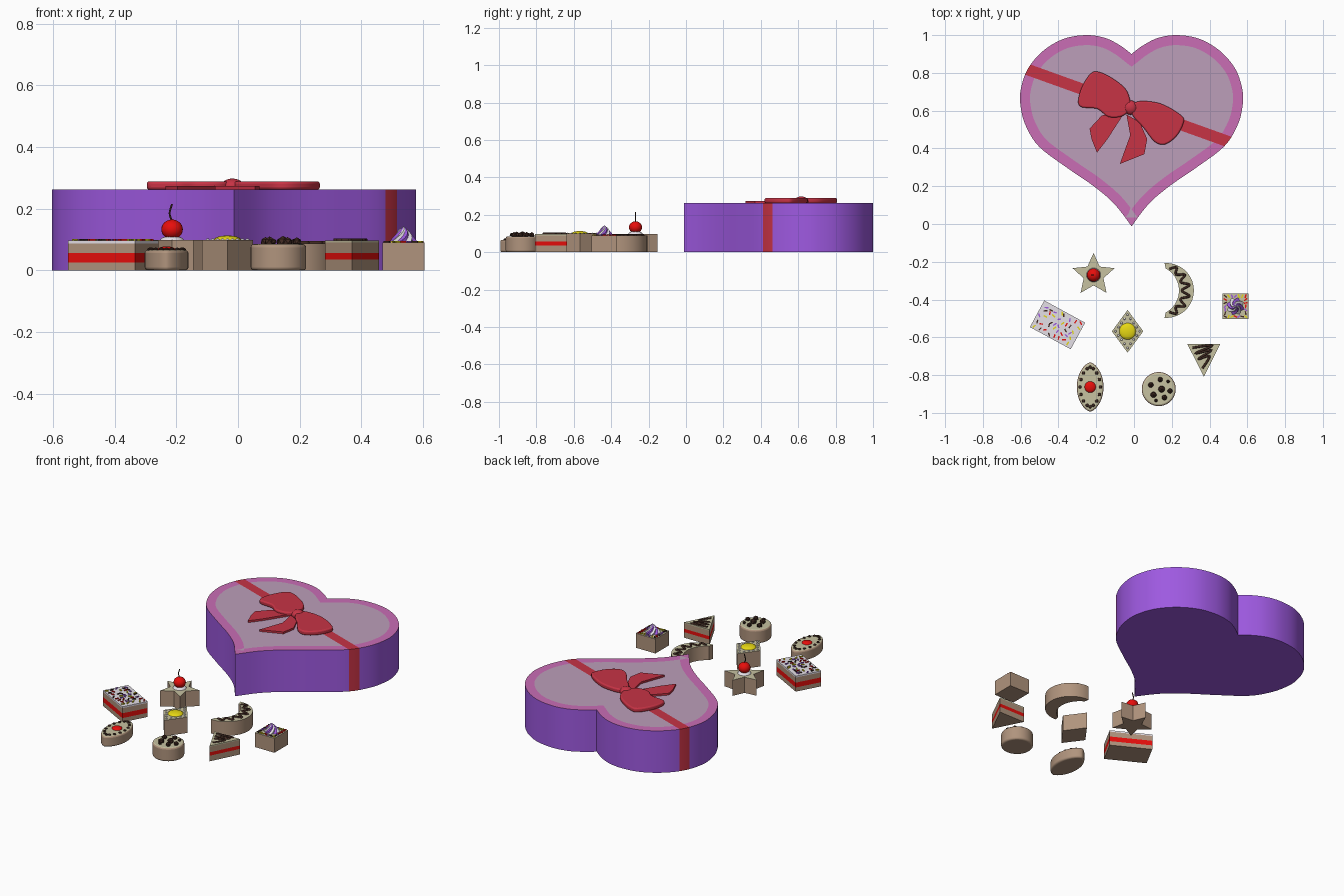
import bpy, bmesh, math, random
from mathutils import Vector, Matrix

random.seed(4)
if "Cube" in bpy.data.objects:
    bpy.data.objects.remove(bpy.data.objects["Cube"])


def material(name, *srgb):
    lin = [c / 12.92 if c < 0.04 else ((c + 0.055) / 1.055) ** 2.4 for c in srgb] + [1]
    m = bpy.data.materials.new(name)
    m.use_nodes = True
    m.diffuse_color = lin
    m.node_tree.nodes["Principled BSDF"].inputs["Base Color"].default_value = lin
    return m


PURPLE = material("purple card", 0.62, 0.35, 0.88)
PINK = material("pink border", 0.79, 0.43, 0.71)
MAUVE = material("mauve lid", 0.74, 0.62, 0.73)
RIBBON = material("ribbon red", 0.78, 0.20, 0.27)
TAN = material("biscuit side", 0.69, 0.58, 0.49)
CREAM = material("biscuit top", 0.78, 0.76, 0.63)
WHITE = material("white icing", 0.93, 0.91, 0.94)
RED = material("cherry red", 0.95, 0.06, 0.05)
CHOC = material("chocolate", 0.25, 0.16, 0.13)
YELLOW = material("yellow", 0.93, 0.87, 0.08)


def finish(name, bm, mats, bevel=0, recalc=True):
    if recalc:
        bmesh.ops.recalc_face_normals(bm, faces=bm.faces)
    me = bpy.data.meshes.new(name)
    bm.to_mesh(me)
    bm.free()
    for m in mats:
        me.materials.append(m)
    ob = bpy.data.objects.new(name, me)
    bpy.context.collection.objects.link(ob)
    bpy.ops.object.select_all(action='DESELECT')
    ob.select_set(True)
    bpy.context.view_layer.objects.active = ob
    bpy.ops.object.shade_smooth_by_angle(angle=math.radians(32))
    if bevel:
        mod = ob.modifiers.new("rounded", 'BEVEL')
        mod.width, mod.segments = bevel, 3
        mod.limit_method, mod.angle_limit = 'ANGLE', math.radians(40)
    return ob


def smooth(pts, n=5, closed=False):
    """Catmull-Rom curve through the points."""
    p = [Vector(q) for q in pts]
    p = [p[-1]] + p + p[:2] if closed else [p[0]] + p + [p[-1]]
    out = []
    for a, b, c, d in zip(p, p[1:], p[2:], p[3:]):
        for i in range(n):
            t = i / n
            out.append(0.5 * (2 * b + (c - a) * t + (2 * a - 5 * b + 4 * c - d) * t * t
                              + (3 * b - a - 3 * c + d) * t ** 3))
    return out if closed else out + [p[-2]]


def extrude(pts, z0, z1):
    bm = bmesh.new()
    low = bm.faces.new([bm.verts.new((p[0], p[1], z0)) for p in pts])
    new = bmesh.ops.extrude_face_region(bm, geom=[low])["geom"]
    for v in new:
        if isinstance(v, bmesh.types.BMVert):
            v.co.z = z1
    bmesh.ops.recalc_face_normals(bm, faces=bm.faces)
    return bm


def prism(name, pts, z0, z1, side=TAN, top=CREAM, bevel=0):
    bm = extrude(pts, z0, z1)
    for f in bm.faces:
        f.material_index = int(f.normal.z > 0.5)
    return finish(name, bm, [side, top], bevel)


def place(pts, x, y, turn=0):
    m = Matrix.Translation((x, y, 0)) @ Matrix.Rotation(math.radians(turn), 4, 'Z')
    return [m @ Vector((p[0], p[1], 0)) for p in pts]


def blobs(name, spots, z, size, mat, seg=12):
    bm = bmesh.new()
    for x, y in spots:
        m = Matrix.Translation((x, y, z)) @ Matrix.Diagonal((*size, 1))
        bmesh.ops.create_uvsphere(bm, u_segments=seg, v_segments=seg // 2 + 2, radius=1, matrix=m)
    return finish(name, bm, [mat])


def cord(name, pts, radius, mat):
    cu = bpy.data.curves.new(name, 'CURVE')
    cu.dimensions, cu.bevel_depth, cu.bevel_resolution = '3D', radius, 2
    cu.use_fill_caps = True
    path = smooth(pts, 6)
    sp = cu.splines.new('POLY')
    sp.points.add(len(path) - 1)
    for q, p in zip(sp.points, path):
        q.co = (*p, 1)
    cu.materials.append(mat)
    ob = bpy.data.objects.new(name, cu)
    bpy.context.collection.objects.link(ob)
    bpy.ops.object.select_all(action='DESELECT')
    ob.select_set(True)
    bpy.context.view_layer.objects.active = ob
    bpy.ops.object.convert(target='MESH')


def sprinkles(name, spots, z):
    bm = bmesh.new()
    for i, (x, y) in enumerate(spots):
        m = (Matrix.Translation((x, y, z)) @ Matrix.Rotation(random.uniform(0, math.pi), 4, 'Z')
             @ Matrix.Diagonal((0.02, 0.007, 0.006, 1)))
        new = bmesh.ops.create_cube(bm, size=1, matrix=m)["verts"]
        for f in {f for v in new for f in v.link_faces}:
            f.material_index = i % 4
    finish(name, bm, [YELLOW, PURPLE, RED, CHOC])


# Heart box: the ribbon is cut into its faces along a diagonal band
half = smooth([(0, 0.9), (0.06, 0.945), (0.14, 0.985), (0.24, 1.0), (0.36, 0.98), (0.47, 0.915),
               (0.55, 0.82), (0.587, 0.71), (0.587, 0.62), (0.56, 0.52), (0.49, 0.41),
               (0.345, 0.3), (0.2, 0.2), (0.09, 0.105), (0, -0.012)])
CX = -0.013
heart = [(CX + p.x, p.y) for p in half] + [(CX - p.x, p.y) for p in half[-2:0:-1]]
band_mid, band_dir = Vector((-0.028, 0.6255, 0)), Vector((0.338, 0.941, 0)).normalized()


def heart_part(name, z0, z1, lid):
    bm = extrude(heart, z0, z1)
    if lid:
        top = max(bm.faces, key=lambda f: f.normal.z)
        rim = bmesh.ops.inset_individual(bm, faces=[top], thickness=0.053, use_even_offset=True)
        for f in rim["faces"]:
            f.material_index = 1
        top.material_index = 2
    for s in (-0.03, 0.03):
        bmesh.ops.bisect_plane(bm, geom=bm.verts[:] + bm.edges[:] + bm.faces[:],
                               plane_co=band_mid + band_dir * s, plane_no=band_dir)
    bm.normal_update()
    for f in bm.faces:
        if abs((f.calc_center_median() - band_mid).dot(band_dir)) < 0.03 and f.normal.z > -0.5:
            f.material_index = 3
    finish(name, bm, [PURPLE, PINK, MAUVE, RIBBON], recalc=False)


heart_part("box_base", 0, 0.16, False)
heart_part("box_lid", 0.16, 0.262, True)

# Bow
left_loop = [(-0.29, 0.625), (-0.28, 0.715), (-0.225, 0.8), (-0.17, 0.8), (-0.09, 0.755),
             (-0.035, 0.7), (-0.02, 0.62), (-0.06, 0.572), (-0.135, 0.567), (-0.195, 0.61)]
right_loop = [(0.0, 0.64), (0.07, 0.65), (0.16, 0.63), (0.255, 0.57), (0.26, 0.53),
              (0.225, 0.465), (0.165, 0.422), (0.11, 0.435), (0.05, 0.51), (-0.01, 0.58)]
left_tail = [(-0.05, 0.59), (-0.17, 0.575), (-0.235, 0.505), (-0.225, 0.45), (-0.196, 0.378),
             (-0.14, 0.45)]
right_tail = [(-0.04, 0.58), (-0.02, 0.47), (-0.075, 0.318), (0.055, 0.37), (0.07, 0.45),
              (0.03, 0.54)]
for name, loop in (("bow_left_loop", left_loop), ("bow_right_loop", right_loop)):
    prism(name, smooth(loop, 4, True), 0.262, 0.289, RIBBON, RIBBON, 0.008)
for name, tail in (("bow_left_tail", left_tail), ("bow_right_tail", right_tail)):
    prism(name, tail, 0.262, 0.274, RIBBON, RIBBON)
blobs("bow_knot", [(-0.018, 0.616)], 0.272, (0.038, 0.038, 0.026), RIBBON, 20)

# Star biscuit with cherry
SX, SY = -0.214, -0.27
star = [(r * math.sin(i * math.pi / 5), r * math.cos(i * math.pi / 5))
        for i, r in enumerate([0.117, 0.055] * 5)]
prism("star_biscuit", place(star, SX, SY), 0, 0.098)
blobs("star_icing", [(SX, SY)], 0.098, (0.038, 0.038, 0.014), WHITE, 16)
blobs("cherry", [(SX, SY)], 0.133, (0.035, 0.035, 0.032), RED, 20)
cord("cherry_stem", [(SX, SY, 0.16), (SX - 0.008, SY, 0.185), (SX, SY, 0.215)], 0.003, CHOC)


# Layered biscuits with a jam filling
def layered(name, pts, jam0, jam1, top0, top1, top):
    prism(name + "_bottom", pts, 0, jam0)
    prism(name + "_jam", pts, jam0, jam1, RED, RED)
    prism(name + "_upper", pts, jam1, top0)
    prism(name + "_top", pts, top0, top1, top, top)


def box(a, b):
    return [(-a, -b), (a, -b), (a, b), (-a, b)]


layered("rectangle_biscuit", place(box(0.123, 0.08), -0.405, -0.534, -28.5),
        0.026, 0.056, 0.088, 0.097, WHITE)
grid = [(-0.1 + 0.0285 * i + random.uniform(-0.01, 0.01), -0.058 + 0.029 * j + random.uniform(-0.01, 0.01))
        for i in range(8) for j in range(5)]
random.shuffle(grid)
sprinkles("rectangle_sprinkles", [p[:2] for p in place(grid, -0.405, -0.534, -28.5)], 0.099)

layered("triangle_biscuit", [(0.282, -0.635), (0.457, -0.635), (0.37, -0.808)],
        0.035, 0.056, 0.09, 0.097, CREAM)
cord("triangle_drizzle", [(0.31, -0.655, 0.098), (0.415, -0.643, 0.098), (0.325, -0.685, 0.098),
                          (0.41, -0.668, 0.098), (0.34, -0.715, 0.098), (0.4, -0.70, 0.098),
                          (0.362, -0.765, 0.098)], 0.006, CHOC)

# Diamond biscuit with lemon drop
DX, DY = -0.034, -0.568
diamond = [(0, 0.113), (0.083, 0), (0, -0.113), (-0.083, 0)]
prism("diamond_biscuit", place(diamond, DX, DY), 0, 0.099)
blobs("lemon_drop", [(DX, DY)], 0.099, (0.044, 0.044, 0.014), YELLOW, 20)
rim = [Vector(a).lerp(Vector(b), t / 4) * 0.78 for a, b in zip(diamond, diamond[1:] + diamond[:1])
       for t in range(4)]
blobs("diamond_pearls", [p[:2] for p in place(rim, DX, DY)], 0.099, (0.006, 0.006, 0.005), WHITE, 8)

# Crescent biscuit with drizzle


def arc(cx, r, deg):
    a = math.radians(deg)
    return Vector((cx + r * math.cos(a), -0.352 + r * math.sin(a)))


outer = [arc(0.172, 0.145, -94 + 188 * i / 28) for i in range(29)]
inner = [arc(0.106, 0.132, 62 - 124 * i / 20) for i in range(21)]
prism("crescent_biscuit", outer + inner, 0, 0.088)
wave = [arc(0.106, 0.132, -54 + 9 * i).lerp(arc(0.172, 0.145, -78 + 13 * i), 0.2 + 0.55 * (i % 2))
        for i in range(13)]
cord("crescent_drizzle", [(*p, 0.09) for p in wave], 0.006, CHOC)

# Square biscuit with a twisted two-colour swirl
QX, QY = 0.537, -0.436
prism("square_biscuit", place(box(0.068, 0.068), QX, QY), 0, 0.09)
spots = [(QX + 0.018 * i, QY + 0.018 * j) for i in range(-3, 4) for j in range(-3, 4)
         if math.hypot(i, j) > 2.9]
random.shuffle(spots)
sprinkles("square_sprinkles", spots, 0.092)
bm = bmesh.new()
rings = []
for k in range(7):
    t = k / 6
    rings.append([bm.verts.new((QX + r * math.cos(a), QY + r * math.sin(a), 0.088 + 0.054 * t))
                  for i in range(16)
                  for r in [(0.047 if i % 2 else 0.036) * (1 - t) ** 0.8 + 0.002]
                  for a in [math.tau * i / 16 + 1.6 * t]])
for lo, hi in zip(rings, rings[1:]):
    for i in range(16):
        f = bm.faces.new((lo[i], lo[(i + 1) % 16], hi[(i + 1) % 16], hi[i]))
        f.material_index = (i // 2) % 2
bm.faces.new(rings[0][::-1])
bm.faces.new(rings[-1])
finish("icing_swirl", bm, [WHITE, PURPLE])

# Leaf-shaped biscuit with chocolate beads
LX, LY = -0.232, -0.863


def leaf(w, h, n):
    return [(w * math.copysign(abs(math.cos(a)) ** 1.25, math.cos(a)), h * math.sin(a))
            for a in (math.tau * i / n for i in range(n))]


prism("leaf_biscuit", place(leaf(0.071, 0.13, 40), LX, LY), 0, 0.066, bevel=0.01)
blobs("leaf_beads", [p[:2] for p in place(leaf(0.054, 0.105, 16), LX, LY)], 0.067,
      (0.009, 0.009, 0.007), CHOC, 8)
blobs("leaf_cherry", [(LX, LY)], 0.066, (0.03, 0.03, 0.012), RED, 16)

# Round biscuit with chocolate chunks
RX, RY = 0.131, -0.874
prism("round_biscuit", place(leaf(0.09, 0.09, 2) and [
    (0.09 * math.cos(math.tau * i / 40), 0.09 * math.sin(math.tau * i / 40)) for i in range(40)],
    RX, RY), 0, 0.085, bevel=0.01)
bm = bmesh.new()
for x, y, r in [(0.008, 0.05, 0.015), (-0.042, 0.022, 0.016), (0.015, 0.0, 0.02), (0.06, -0.01, 0.015),
                (-0.028, -0.03, 0.018), (-0.015, -0.06, 0.01), (0.03, -0.045, 0.016), (0.05, 0.04, 0.01)]:
    turn = Matrix.Rotation(random.uniform(0, 3), 4, 'Z') @ Matrix.Diagonal((1, 1, 0.95, 1))
    bmesh.ops.create_icosphere(bm, subdivisions=1, radius=r,
                               matrix=Matrix.Translation((RX + x, RY + y, 0.093)) @ turn)
finish("chocolate_chunks", bm, [CHOC])
